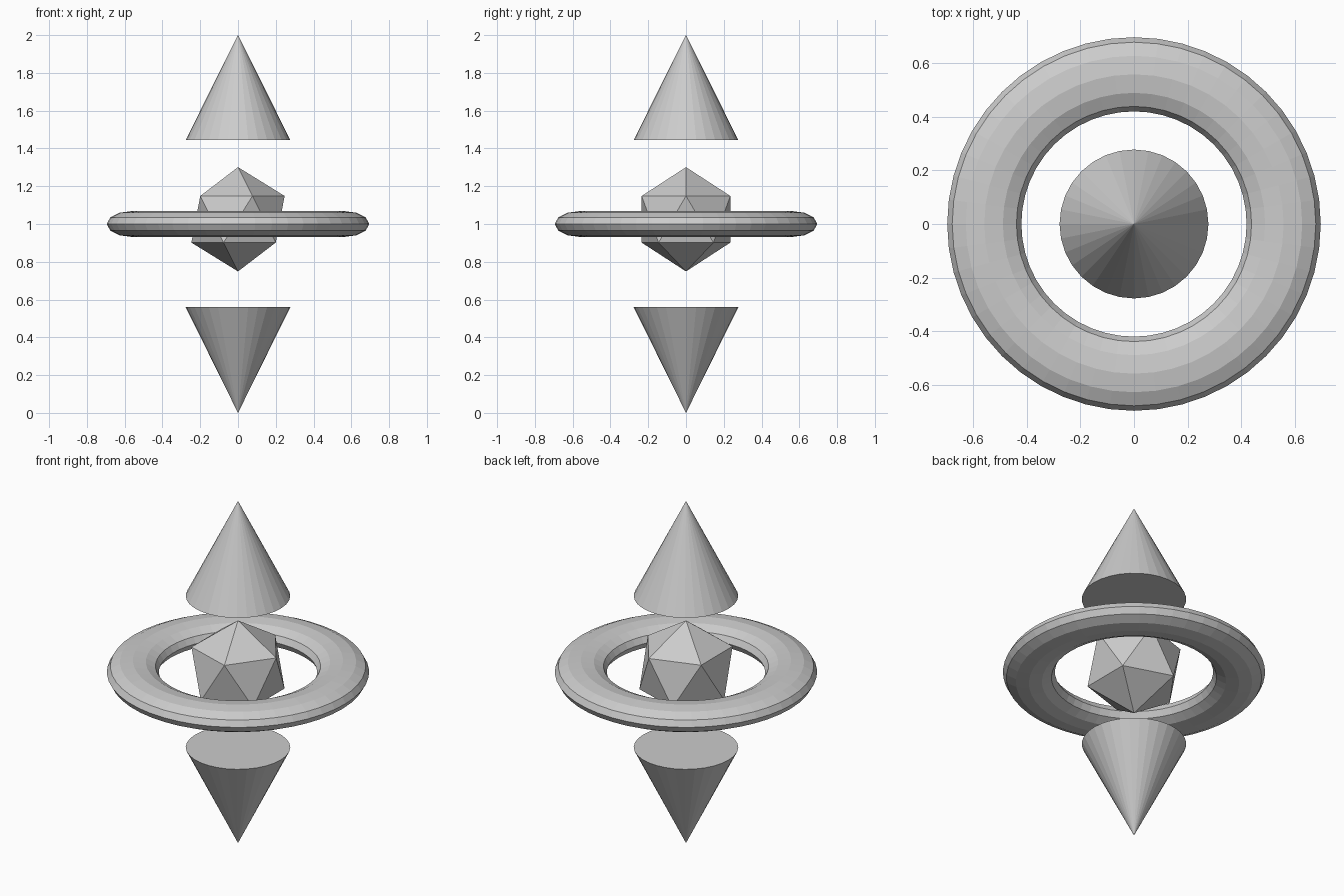
import bpy
from math import pi

if "Cube" in bpy.data.objects:
    bpy.data.objects.remove(bpy.data.objects["Cube"])


def name_part(name):
    ob = bpy.context.object
    ob.name = name
    ob.data.name = name
    return ob


def cone(name, base_z, tip_z, radius=0.277):
    # Cone with its tip pointing up or down, flat cap at base_z
    up = tip_z > base_z
    bpy.ops.mesh.primitive_cone_add(
        vertices=32, radius1=radius if up else 0, radius2=0 if up else radius,
        depth=abs(tip_z - base_z), location=(0, 0, (base_z + tip_z) / 2))
    return name_part(name)


# Upper and lower spikes
cone("upper_cone", 1.445, 2.0)
cone("lower_cone", 0.56, 0.0)

# Flattened ring around the middle
bpy.ops.mesh.primitive_torus_add(
    major_segments=48, minor_segments=12,
    major_radius=0.557, minor_radius=0.138, location=(0, 0, 1.0))
ring = name_part("ring")
ring.scale.z = 0.5

# Faceted core crystal
bpy.ops.mesh.primitive_ico_sphere_add(
    subdivisions=1, radius=0.276, location=(0, 0, 1.025))
name_part("core_crystal")
